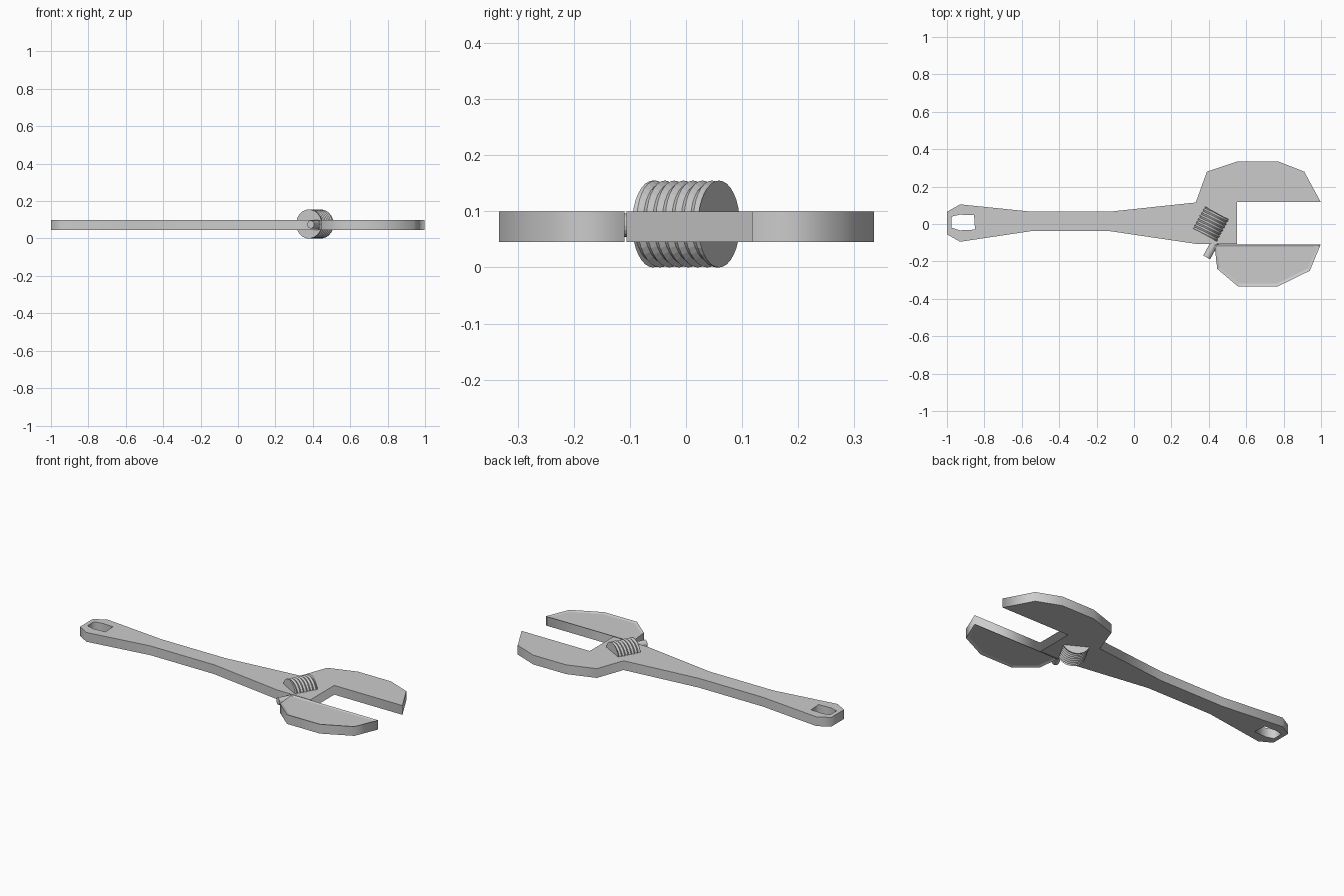
import bpy, bmesh, math
from mathutils import Vector, Matrix

if "Cube" in bpy.data.objects:
    bpy.data.objects.remove(bpy.data.objects["Cube"])

Z0, Z1 = 0.045, 0.10
ZC = 0.0775
AXIS = Vector((0.48, 0.877, 0)).normalized()
ALIGN = AXIS.to_track_quat('Z', 'Y').to_matrix().to_4x4()


def plate(name, loops):
    """Flat plate from an outline plus optional hole loops."""
    cu = bpy.data.curves.new(name, 'CURVE')
    cu.dimensions = '2D'
    cu.fill_mode = 'BOTH'
    cu.extrude = (Z1 - Z0) / 2
    for pts in loops:
        s = cu.splines.new('POLY')
        s.points.add(len(pts) - 1)
        for p, (x, y) in zip(s.points, pts):
            p.co = (x, y, 0, 1)
        s.use_cyclic_u = True
    ob = bpy.data.objects.new(name, cu)
    bpy.context.collection.objects.link(ob)
    ob.location.z = (Z0 + Z1) / 2
    bpy.ops.object.select_all(action='DESELECT')
    ob.select_set(True)
    bpy.context.view_layer.objects.active = ob
    bpy.ops.object.convert(target='MESH')
    ob = bpy.context.object
    bm = bmesh.new()
    bm.from_mesh(ob.data)
    bmesh.ops.remove_doubles(bm, verts=bm.verts, dist=1e-5)
    bmesh.ops.recalc_face_normals(bm, faces=bm.faces)
    bm.to_mesh(ob.data)
    bm.free()
    return ob


def add_mesh(name, bm):
    bmesh.ops.recalc_face_normals(bm, faces=bm.faces)
    me = bpy.data.meshes.new(name)
    bm.to_mesh(me)
    bm.free()
    ob = bpy.data.objects.new(name, me)
    bpy.context.collection.objects.link(ob)
    return ob


# handle with fixed upper jaw and hanging hole
body = [(-1, 0.065), (-0.93, 0.105), (-0.55, 0.066), (-0.13, 0.066), (0.33, 0.115),
        (0.39, 0.28), (0.555, 0.335), (0.77, 0.335), (0.91, 0.28), (0.998, 0.118),
        (0.55, 0.118), (0.55, -0.106), (0.33, -0.106), (-0.13, -0.038),
        (-0.55, -0.038), (-0.93, -0.095), (-1, -0.055)]
hole = [(-0.975, 0.04), (-0.93, 0.05), (-0.855, 0.047), (-0.85, -0.03),
        (-0.93, -0.034), (-0.975, -0.02)]
plate("handle_and_fixed_jaw", [body, hole])

# sliding lower jaw with a shallow lip
jaw = plate("sliding_jaw", [[(0.43, -0.11), (0.998, -0.11), (0.94, -0.25),
                             (0.77, -0.333), (0.555, -0.333), (0.445, -0.24)]])
bm = bmesh.new()
bm.from_mesh(jaw.data)
bm.normal_update()
flats = [f for f in bm.faces if abs(f.normal.z) > 0.9]
bmesh.ops.inset_region(bm, faces=flats, thickness=0.016, depth=-0.005)
bm.to_mesh(jaw.data)
bm.free()

# adjusting screw: helical ridges clamped to flat ends
R, DEPTH, HALF, TURNS, N = 0.0775, 0.007, 0.067, 7, 32
pitch = 2 * HALF / TURNS
bm = bmesh.new()
grid = []
for k in range(-3, 2 * TURNS + 3):
    row = []
    for j in range(N + 1):
        h = -HALF + (k / 2 + j / N) * pitch
        end = abs(h) >= HALF - 1e-6
        h = max(-HALF, min(HALF, h))
        r = R if end or k % 2 == 0 else R - DEPTH
        a = 2 * math.pi * j / N
        row.append(bm.verts.new((r * math.cos(a), r * math.sin(a), h)))
    grid.append(row)
for a, b in zip(grid, grid[1:]):
    for j in range(N):
        bm.faces.new((a[j], a[j + 1], b[j + 1], b[j]))
bmesh.ops.remove_doubles(bm, verts=bm.verts, dist=1e-5)
for s in (-HALF, HALF):
    ring = [v for v in bm.verts if abs(v.co.z - s) < 1e-5]
    ring.sort(key=lambda v: math.atan2(v.co.y, v.co.x))
    bm.faces.new(ring)
bmesh.ops.transform(bm, verts=bm.verts,
                    matrix=Matrix.Translation((0.411, 0.0, ZC)) @ ALIGN)
add_mesh("adjusting_screw", bm)

# screw pin
bm = bmesh.new()
tip, root = Vector((0.387, -0.178, 0.075)), Vector((0.45, -0.07, 0.075))
bmesh.ops.create_cone(bm, cap_ends=True, segments=16, radius1=0.021, radius2=0.021,
                      depth=(root - tip).length,
                      matrix=Matrix.Translation((tip + root) / 2) @ ALIGN)
add_mesh("screw_pin", bm)
